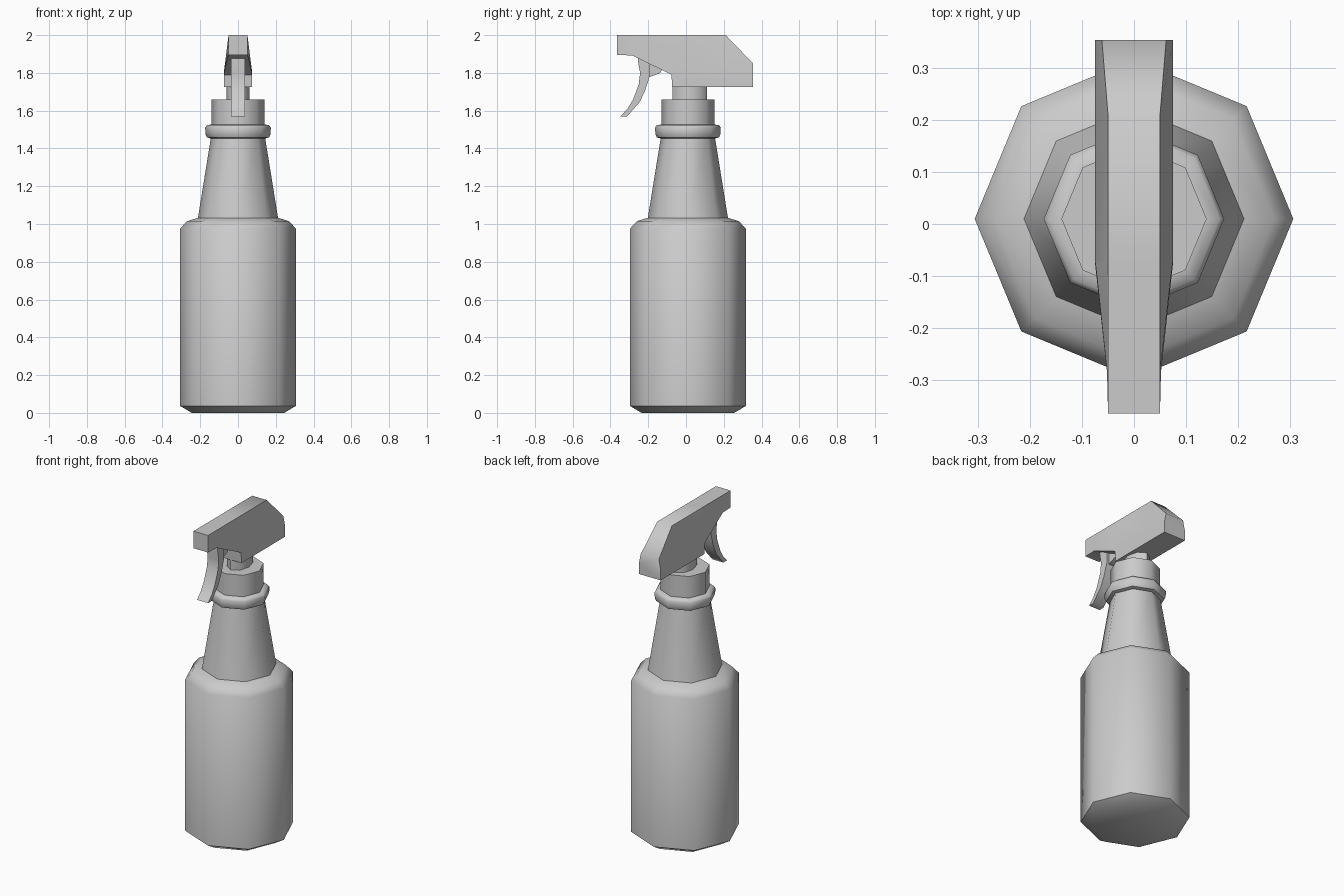
import bpy, bmesh, math

if "Cube" in bpy.data.objects:
    bpy.data.objects.remove(bpy.data.objects["Cube"])


def finish(name, bm, angle=50):
    bmesh.ops.recalc_face_normals(bm, faces=bm.faces)
    mesh = bpy.data.meshes.new(name)
    bm.to_mesh(mesh)
    bm.free()
    ob = bpy.data.objects.new(name, mesh)
    bpy.context.collection.objects.link(ob)
    bpy.ops.object.select_all(action='DESELECT')
    bpy.context.view_layer.objects.active = ob
    ob.select_set(True)
    bpy.ops.object.shade_smooth_by_angle(angle=math.radians(angle))
    return ob


def skin(name, rings, angle=50):
    """Join closed rings of points with quads and cap both ends."""
    bm = bmesh.new()
    loops = [[bm.verts.new(p) for p in ring] for ring in rings]
    n = len(loops[0])
    for a, b in zip(loops, loops[1:]):
        for i in range(n):
            j = (i + 1) % n
            bm.faces.new((a[i], a[j], b[j], b[i]))
    bm.faces.new(loops[0])
    bm.faces.new(loops[-1])
    return finish(name, bm, angle)


def octagon(rx, ry, z, cy=0.01):
    return [(rx * math.cos(k * math.pi / 4), cy + ry * math.sin(k * math.pi / 4), z)
            for k in range(8)]


def turned(name, profile):
    return skin(name, [octagon(r, r, z) for r, z in profile])


def extruded(name, outline, half):
    """Side outline in (y, z), extruded evenly to both sides of x = 0."""
    return skin(name, [[(x, y, z) for y, z in outline] for x in (-half, half)])


# Bottle with shoulder and tapering neck
turned("bottle", [(0.245, 0), (0.307, 0.037), (0.307, 0.975), (0.27, 1.015),
                  (0.212, 1.033), (0.143, 1.46)])

# Screw collar: flared ring with the cap above it
turned("collar", [(0.145, 1.453), (0.165, 1.459), (0.172, 1.475), (0.174, 1.51),
                  (0.165, 1.523), (0.14, 1.527), (0.14, 1.66)])

# Short stem under the spray head
skin("stem", [octagon(0.062, 0.092, z, 0.02) for z in (1.65, 1.735)])

# Spray head: cross-sections from nozzle to back (y, then half width and z pairs)
sections = [
    (-0.365, (0.05, 2.0), (0.05, 1.93), (0.05, 1.894)),
    (-0.285, (0.05, 2.0), (0.052, 1.92), (0.052, 1.893)),
    (-0.077, (0.05, 2.0), (0.074, 1.81), (0.075, 1.79)),
    (-0.073, (0.05, 2.0), (0.075, 1.79), (0.075, 1.724)),
    (0.21, (0.05, 2.0), (0.075, 1.79), (0.075, 1.724)),
    (0.355, (0.062, 1.85), (0.075, 1.79), (0.075, 1.724)),
]
skin("spray_head", [[(w, y, z) for w, z in pts] + [(-w, y, z) for w, z in reversed(pts)]
                    for y, *pts in sections])

# Curved trigger and the plunger behind it
extruded("trigger", [(-0.25, 1.90), (-0.255, 1.865), (-0.243, 1.80), (-0.25, 1.74),
                     (-0.28, 1.66), (-0.31, 1.61), (-0.347, 1.57), (-0.312, 1.57),
                     (-0.245, 1.645), (-0.215, 1.71), (-0.193, 1.78), (-0.19, 1.87)], 0.038)
extruded("plunger", [(-0.21, 1.86), (-0.21, 1.785), (-0.195, 1.777),
                     (-0.135, 1.80), (-0.12, 1.84)], 0.022)
